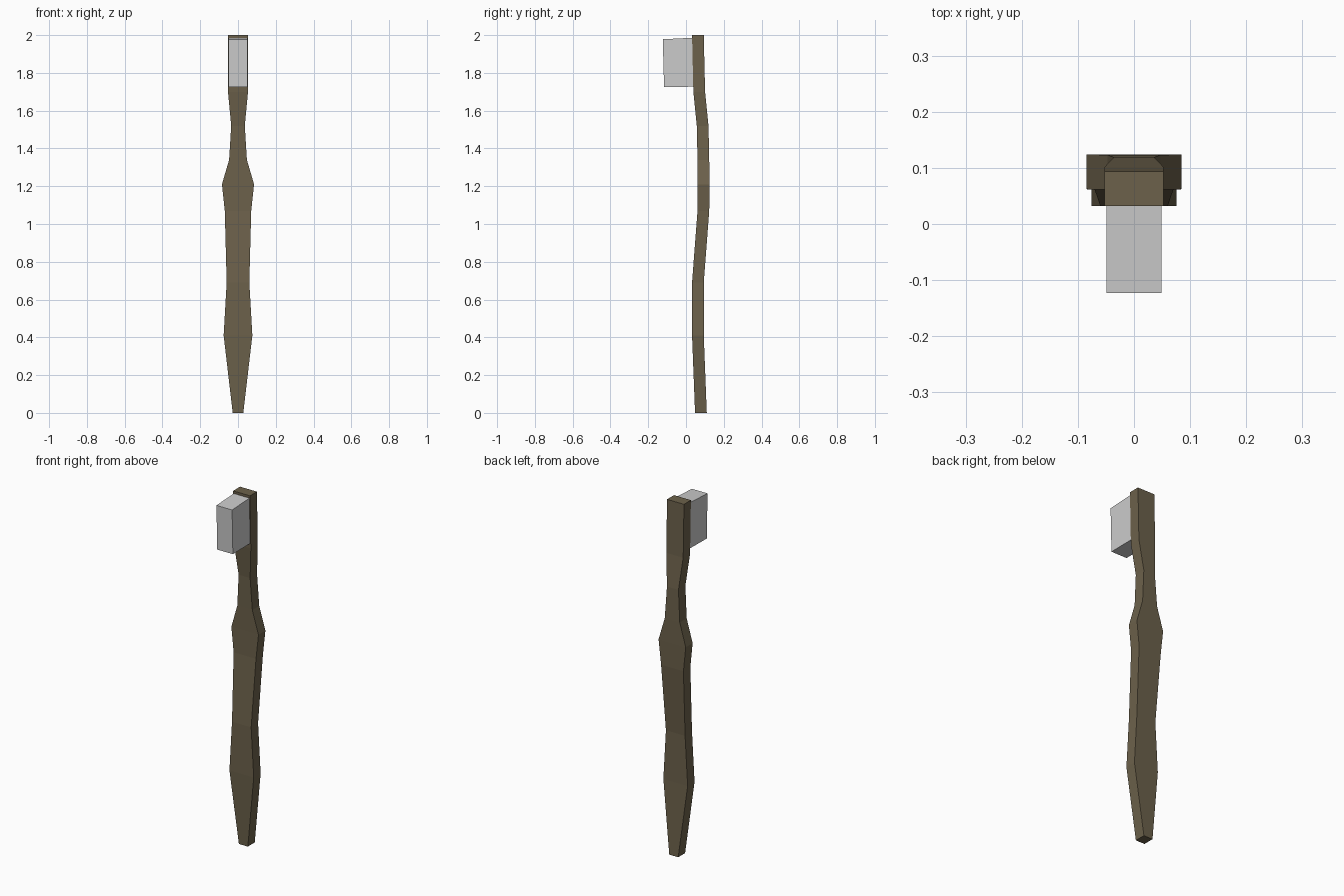
import bpy
import bmesh

if "Cube" in bpy.data.objects:
    bpy.data.objects.remove(bpy.data.objects["Cube"])


def loft(name, rings):
    """Closed solid through a list of four-cornered rings."""
    bm = bmesh.new()
    loops = [[bm.verts.new(p) for p in ring] for ring in rings]
    for a, b in zip(loops, loops[1:]):
        for i in range(4):
            j = (i + 1) % 4
            bm.faces.new((a[i], a[j], b[j], b[i]))
    bm.faces.new(loops[0][::-1])
    bm.faces.new(loops[-1])
    bmesh.ops.recalc_face_normals(bm, faces=bm.faces)
    mesh = bpy.data.meshes.new(name)
    bm.to_mesh(mesh)
    bm.free()
    obj = bpy.data.objects.new(name, mesh)
    bpy.context.collection.objects.link(obj)
    return obj


def ring(w, y0, y1, z0, z1):
    return [(-w, y0, z0), (w, y0, z0), (w, y1, z1), (-w, y1, z1)]


# Handle: height, half width, front y of each cross-section
THICK = 0.062
sections = [
    (0.0, 0.028, 0.048), (0.41, 0.076, 0.032), (0.69, 0.06, 0.032),
    (1.07, 0.07, 0.061), (1.21, 0.085, 0.062), (1.34, 0.047, 0.061),
    (1.52, 0.036, 0.057), (1.70, 0.053, 0.039), (2.0, 0.053, 0.032),
]
handle = loft("handle", [ring(w, y, y + THICK, z, z) for z, w, y in sections])
brown = bpy.data.materials.new("brown")
brown.diffuse_color = (0.15, 0.12, 0.07, 1)
brown.use_nodes = True
brown.node_tree.nodes["Principled BSDF"].inputs["Base Color"].default_value = brown.diffuse_color
handle.data.materials.append(brown)

# Bristle block, leaning slightly at the front
bristles = loft("bristles", [
    ring(0.049, -0.116, 0.042, 1.725, 1.727),
    ring(0.049, -0.123, 0.037, 1.978, 1.986),
])
